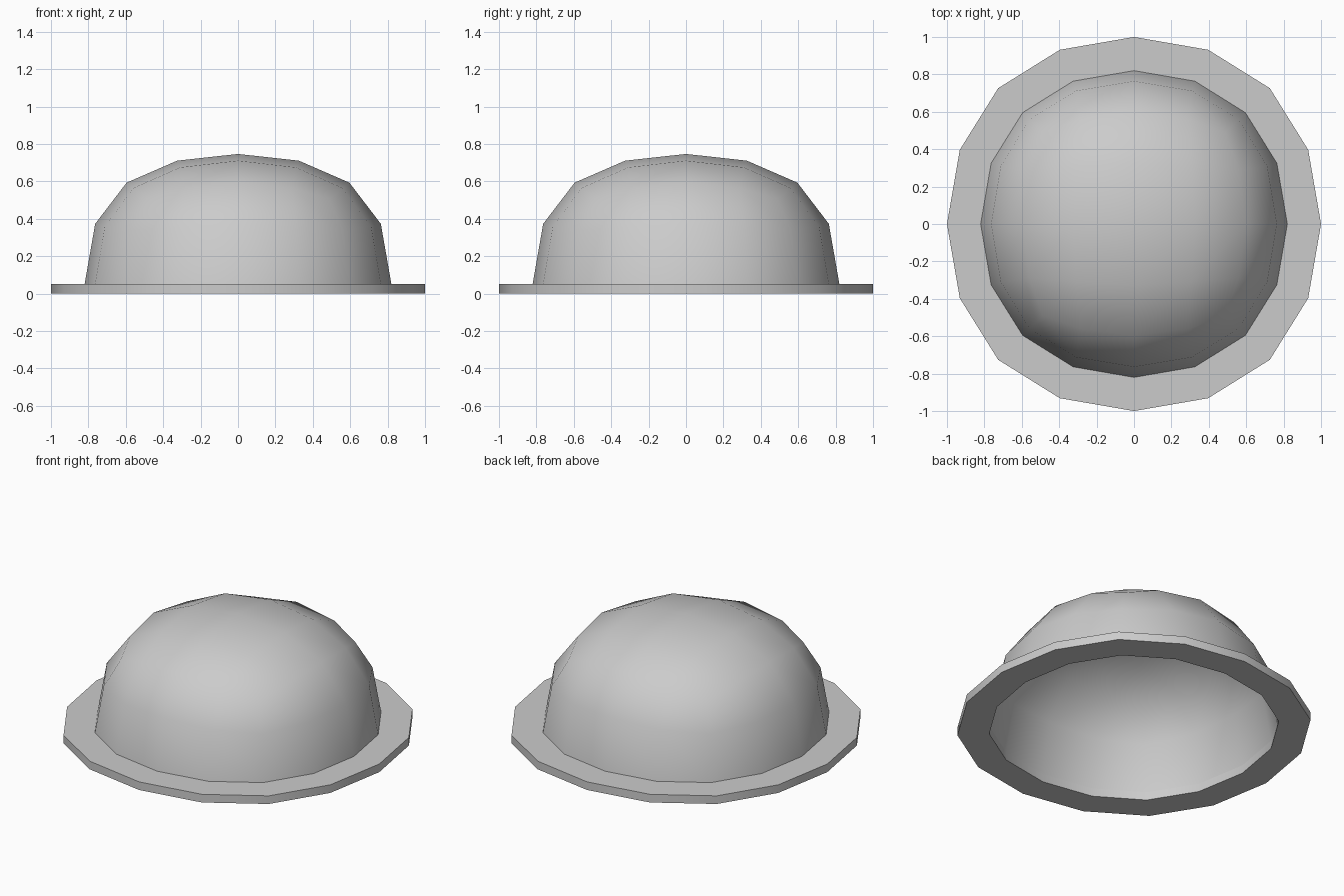
import bpy, bmesh, math

if "Cube" in bpy.data.objects:
    bpy.data.objects.remove(bpy.data.objects["Cube"])

R_DOME, R_BRIM, BRIM_H = 0.82, 1.0, 0.052


def shade(obj):
    bpy.ops.object.select_all(action='DESELECT')
    obj.select_set(True)
    bpy.context.view_layer.objects.active = obj
    bpy.ops.object.shade_smooth_by_angle(angle=math.radians(35))


# Height remap: rounded-cube height -> flattened dome height
HEIGHTS = [(0, BRIM_H), (0.32, 0.369), (0.593, 0.592), (0.765, 0.712), (0.82, 0.747)]


def remap(z):
    for (a, za), (b, zb) in zip(HEIGHTS, HEIGHTS[1:]):
        if z <= b or b == HEIGHTS[-1][0]:
            return za + (zb - za) * (z - a) / (b - a)


# Dome: upper half of a subdivided cube, open underneath
bpy.ops.mesh.primitive_cube_add(size=2)
dome = bpy.context.object
dome.name = "dome"
sub = dome.modifiers.new("round", 'SUBSURF')
sub.levels = sub.render_levels = 2
bpy.ops.object.modifier_apply(modifier=sub.name)

bm = bmesh.new()
bm.from_mesh(dome.data)
bmesh.ops.delete(bm, geom=[v for v in bm.verts if v.co.z < -0.01], context='VERTS')
s = R_DOME / max(v.co.x for v in bm.verts)
for v in bm.verts:
    v.co *= s
ring = sorted(((v.co.x / R_DOME, v.co.y / R_DOME) for v in bm.verts if abs(v.co.z) < 0.01),
              key=lambda p: math.atan2(p[1], p[0]))
for v in bm.verts:
    v.co.z = remap(max(v.co.z, 0))
bm.to_mesh(dome.data)
bm.free()
shade(dome)

# Brim: thin flat ring sharing the dome's sixteen-sided outline
bm = bmesh.new()
section = [(R_DOME, 0), (R_BRIM, 0), (R_BRIM, BRIM_H), (R_DOME, BRIM_H)]
loops = [[bm.verts.new((x * r, y * r, z)) for x, y in ring] for r, z in section]
n = len(ring)
for k in range(4):
    a, b = loops[k], loops[(k + 1) % 4]
    for i in range(n):
        j = (i + 1) % n
        bm.faces.new((a[i], a[j], b[j], b[i]))
bmesh.ops.recalc_face_normals(bm, faces=bm.faces)
mesh = bpy.data.meshes.new("brim")
bm.to_mesh(mesh)
bm.free()
brim = bpy.data.objects.new("brim", mesh)
bpy.context.collection.objects.link(brim)
shade(brim)
